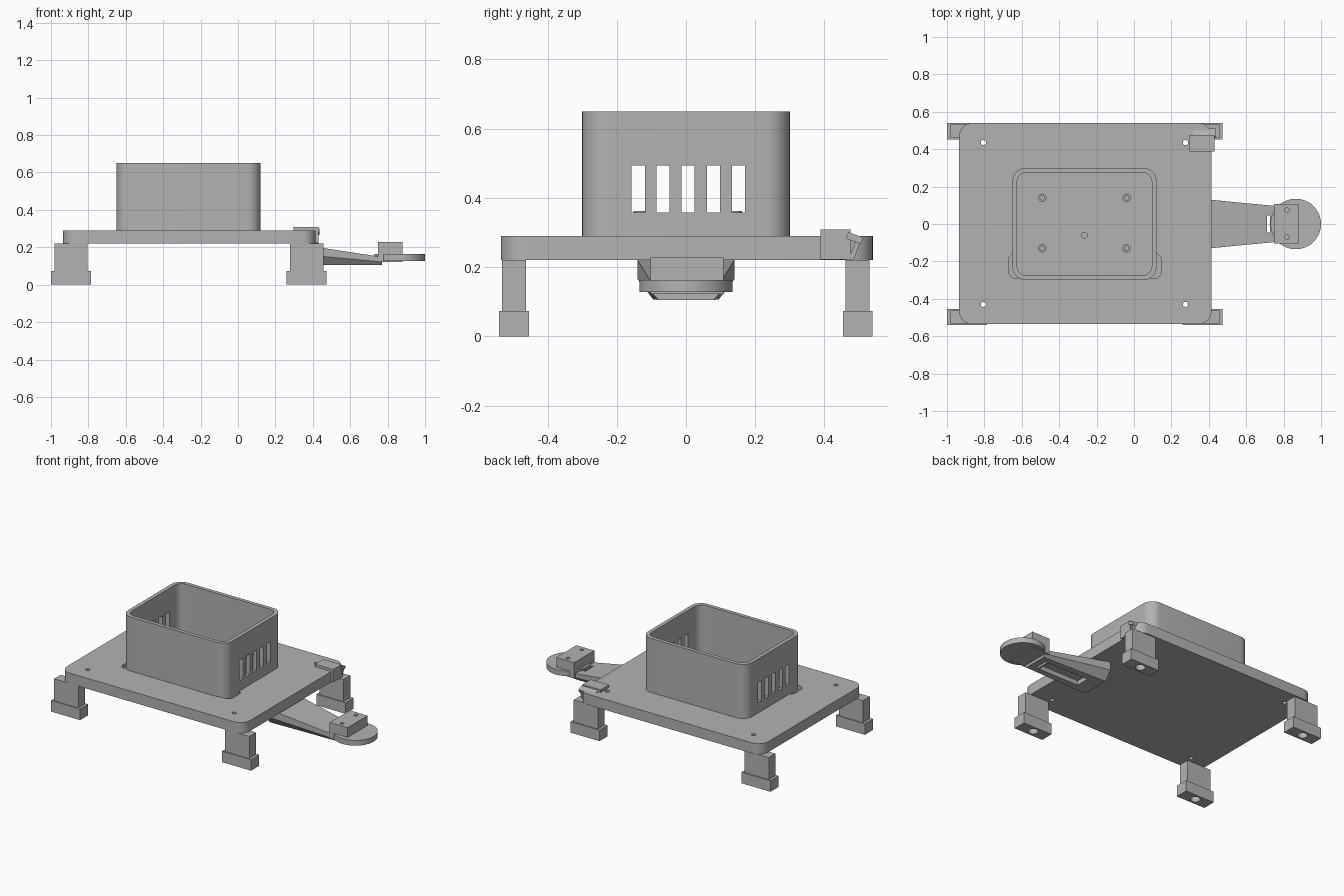
import bpy, bmesh, math
from mathutils import Matrix

if "Cube" in bpy.data.objects:
    bpy.data.objects.remove(bpy.data.objects["Cube"])

grey = bpy.data.materials.new("plain grey")
grey.use_nodes = True
COLOUR = (0.45, 0.45, 0.45, 1)
grey.diffuse_color = COLOUR
grey.node_tree.nodes["Principled BSDF"].inputs["Base Color"].default_value = COLOUR


def finish(name, bm):
    bmesh.ops.recalc_face_normals(bm, faces=bm.faces)
    mesh = bpy.data.meshes.new(name)
    bm.to_mesh(mesh)
    bm.free()
    mesh.materials.append(grey)
    obj = bpy.data.objects.new(name, mesh)
    bpy.context.collection.objects.link(obj)
    return obj


def add_prism(bm, outline, z0, z1):
    low = [bm.verts.new((x, y, z0)) for x, y in outline]
    high = [bm.verts.new((x, y, z1)) for x, y in outline]
    bm.faces.new(low[::-1])
    bm.faces.new(high)
    n = len(low)
    for i in range(n):
        j = (i + 1) % n
        bm.faces.new((low[i], low[j], high[j], high[i]))


def rect(x0, x1, y0, y1, r=0, steps=8):
    """Rectangle outline, with rounded corners when r is given."""
    if not r:
        return [(x0, y0), (x1, y0), (x1, y1), (x0, y1)]
    corners = [(x1 - r, y1 - r), (x0 + r, y1 - r), (x0 + r, y0 + r), (x1 - r, y0 + r)]
    return [(cx + r * math.cos(a), cy + r * math.sin(a))
            for k, (cx, cy) in enumerate(corners)
            for a in [(k + i / steps) * math.pi / 2 for i in range(steps + 1)]]


def circle(cx, cy, r, n=20):
    return [(cx + r * math.cos(i * math.tau / n), cy + r * math.sin(i * math.tau / n))
            for i in range(n)]


def prisms(name, *parts):
    bm = bmesh.new()
    for part in parts:
        add_prism(bm, *part)
    return finish(name, bm)


def cut(obj, *parts):
    """Cut each prism out of obj, then bake the result."""
    for part in parts:
        cutter = prisms("cutter", part)
        cutter.hide_render = True
        mod = obj.modifiers.new("cut", 'BOOLEAN')
        mod.operation = 'DIFFERENCE'
        mod.solver = 'EXACT'
        mod.object = cutter
        bpy.context.view_layer.objects.active = obj
        bpy.ops.object.modifier_apply(modifier=mod.name)
        bpy.data.objects.remove(cutter)


# Base plate with screw holes and a shallow pocket around the box
plate = prisms("base_plate", (rect(-0.935, 0.415, -0.535, 0.54, 0.07), 0.22, 0.29))
cut(plate, *[(circle(x, y, 0.014), 0.2, 0.3) for x in (-0.805, 0.275) for y in (-0.43, 0.435)])
cut(plate, (rect(-0.67, 0.145, -0.292, -0.155, 0.04), 0.265, 0.3))

# Open box with vent slots in both end walls
box = prisms("open_box", (rect(-0.65, 0.12, -0.3, 0.3, 0.07), 0.265, 0.65))
cut(box, (rect(-0.625, 0.095, -0.275, 0.275, 0.05), 0.315, 0.7))
cut(box, *[(rect(-0.8, 0.3, y - 0.019, y + 0.019), 0.358, 0.494)
           for y in (-0.138, -0.066, 0.006, 0.079, 0.152)])
cut(box, (circle(-0.265, -0.06, 0.016), 0.295, 0.4))

# Hollow standoffs on the box floor
for x in (-0.49, -0.04):
    for y in (-0.13, 0.14):
        post = prisms("standoff", (circle(x, y, 0.022), 0.31, 0.362))
        cut(post, (circle(x, y, 0.012), 0.32, 0.4))

# Stepped legs with a bored foot
for cx in (-0.893, 0.367):
    for cy in (-0.497, 0.496):
        leg = prisms("leg", (rect(cx - 0.089, cx + 0.089, cy - 0.035, cy + 0.035), 0.06, 0.22))
        foot = prisms("foot", (rect(cx - 0.107, cx + 0.107, cy - 0.043, cy + 0.043), 0, 0.073))
        cut(foot, (circle(cx, cy, 0.03), -0.1, 0.055))

# Corner clip: block, tilted tongue and hook
prisms("clip_block", (rect(0.297, 0.43, 0.388, 0.475), 0.222, 0.308))


def tilted_slab(name, centre, size, angle):
    bm = bmesh.new()
    matrix = (Matrix.Translation(centre) @ Matrix.Rotation(angle, 4, 'X')
              @ Matrix.Diagonal((*size, 1)))
    bmesh.ops.create_cube(bm, size=1, matrix=matrix)
    return finish(name, bm)


tilted_slab("clip_tongue", (0.375, 0.487, 0.284), (0.12, 0.045, 0.02), -0.35)
tilted_slab("clip_hook", (0.395, 0.487, 0.248), (0.07, 0.014, 0.055), -0.35)

# Tapering arm: a six-sided section swept from root to tip
bm = bmesh.new()
rings = []
for x, top, side, bottom, wide, narrow in ((0.3, 0.22, 0.165, 0.107, 0.14, 0.095),
                                           (0.77, 0.148, 0.122, 0.105, 0.095, 0.08)):
    section = [(-narrow, bottom), (narrow, bottom), (wide, side),
               (wide, top), (-wide, top), (-wide, side)]
    rings.append([bm.verts.new((x, y, z)) for y, z in section])
bm.faces.new(rings[0])
bm.faces.new(rings[1][::-1])
for i in range(6):
    j = (i + 1) % 6
    bm.faces.new((rings[0][i], rings[0][j], rings[1][j], rings[1][i]))
arm = finish("arm", bm)
cut(arm, (rect(0.4, 0.7, -0.045, 0.045), 0.05, 0.135),
    (rect(0.711, 0.727, -0.045, 0.045), 0.05, 0.3))

# Round end pad and the block on it, drilled with two holes
prisms("end_pad", (circle(0.865, 0, 0.135, 48), 0.128, 0.163))
block = prisms("sensor_block", (rect(0.748, 0.88, -0.103, 0.108), 0.122, 0.228))
cut(block, *[(circle(0.817, y, 0.012), 0.165, 0.3) for y in (-0.07, 0.075)])

# Smooth the rounded sides, keep the edges sharp
bpy.ops.object.select_all(action='DESELECT')
for obj in bpy.context.collection.objects:
    if obj.type == 'MESH':
        obj.select_set(True)
        bpy.context.view_layer.objects.active = obj
bpy.ops.object.shade_smooth_by_angle(angle=math.radians(30))
